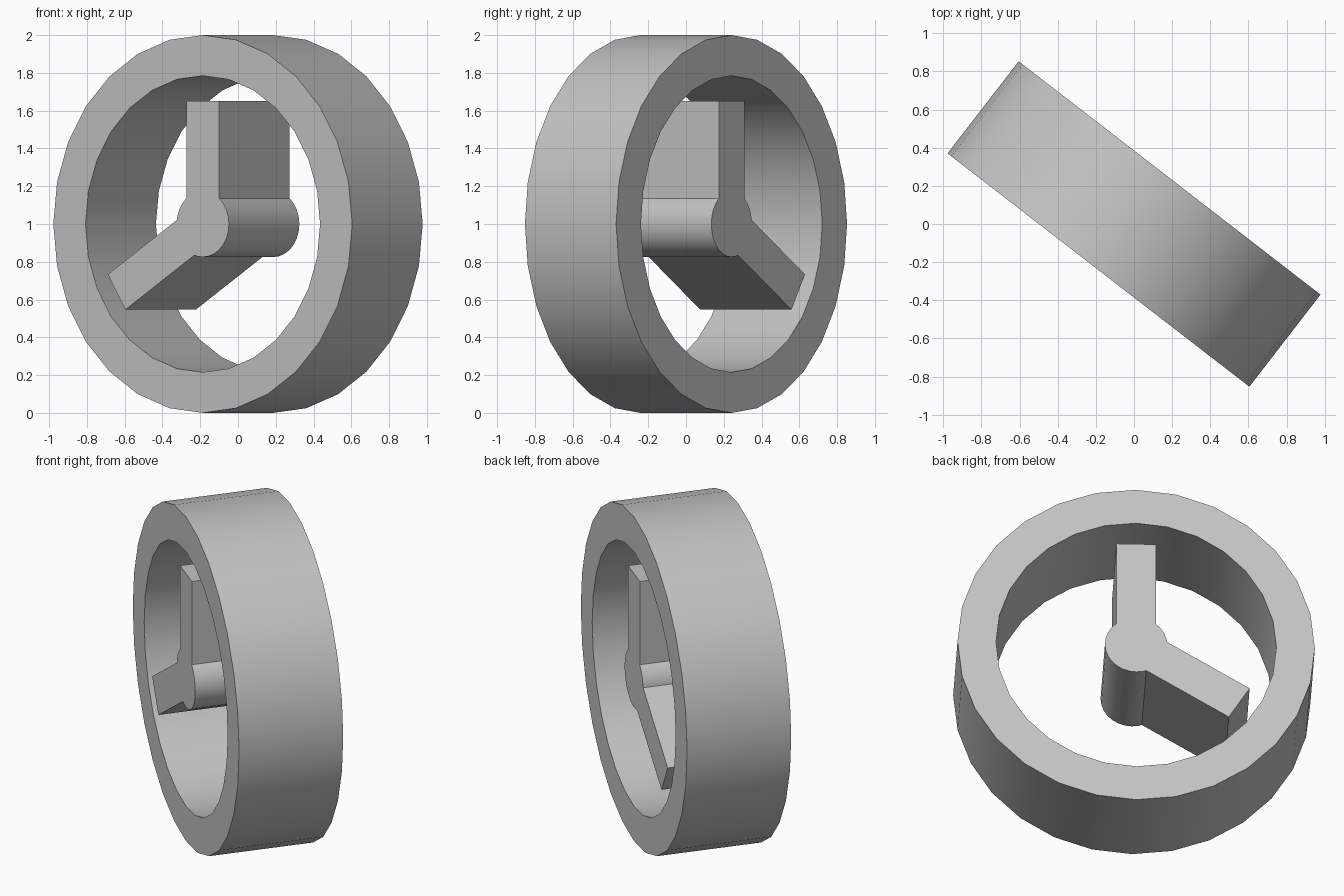
import bpy, bmesh, math
from mathutils import Matrix, Vector

cube = bpy.data.objects.get("Cube")
if cube:
    bpy.data.objects.remove(cube, do_unlink=True)

DEPTH = 0.61          # thickness of every part, front to back
SIDES = 28
PLACE = Matrix.Translation((0, 0, 1)) @ Matrix.Rotation(math.radians(-37.7), 4, 'Z')

grey = bpy.data.materials.new("plain grey")
grey.use_nodes = True
colour = (0.55, 0.55, 0.55, 1)
grey.diffuse_color = colour
grey.node_tree.nodes["Principled BSDF"].inputs["Base Color"].default_value = colour


def finish(name, bm, smooth):
    bmesh.ops.recalc_face_normals(bm, faces=bm.faces[:])
    mesh = bpy.data.meshes.new(name)
    bm.to_mesh(mesh)
    bm.free()
    mesh.materials.append(grey)
    obj = bpy.data.objects.new(name, mesh)
    bpy.context.collection.objects.link(obj)
    obj.matrix_world = PLACE
    if smooth:
        bpy.ops.object.select_all(action='DESELECT')
        obj.select_set(True)
        bpy.context.view_layer.objects.active = obj
        bpy.ops.object.shade_smooth_by_angle(angle=math.radians(35))
    return obj


def circle(radius):
    steps = [math.tau * i / SIDES for i in range(SIDES)]
    return [(radius * math.sin(a), radius * math.cos(a)) for a in steps]


def prism(name, outline, smooth=False):
    """Extrude a front outline through the full depth."""
    bm = bmesh.new()
    face = bm.faces.new([bm.verts.new((x, -DEPTH / 2, z)) for x, z in outline])
    new = bmesh.ops.extrude_face_region(bm, geom=[face], use_keep_orig=True)["geom"]
    moved = [g for g in new if isinstance(g, bmesh.types.BMVert)]
    bmesh.ops.translate(bm, verts=moved, vec=(0, DEPTH, 0))
    return finish(name, bm, smooth)


def hand(name, angle, length, half_width=0.11, start=0.12):
    """Bar pointing away from the hub, angle measured from the +x side."""
    along = Vector((math.cos(angle), math.sin(angle)))
    side = Vector((-along.y, along.x)) * half_width
    return prism(name, [along * start - side, along * length - side,
                        along * length + side, along * start + side])


# Outer ring: rectangular section joined around the circle
bm = bmesh.new()
section = [(1.0, -1), (1.0, 1), (0.785, 1), (0.785, -1)]
loops = [[bm.verts.new((x, s * DEPTH / 2, z)) for x, z in circle(r)] for r, s in section]
for k in range(4):
    a, b = loops[k], loops[(k + 1) % 4]
    for i in range(SIDES):
        j = (i + 1) % SIDES
        bm.faces.new((a[i], a[j], b[j], b[i]))
finish("outer_ring", bm, True)

# Hub and the two hands
prism("hub", circle(0.175), smooth=True)
hand("long_hand", math.radians(90), 0.65)
hand("slanted_hand", math.radians(212), 0.68)
